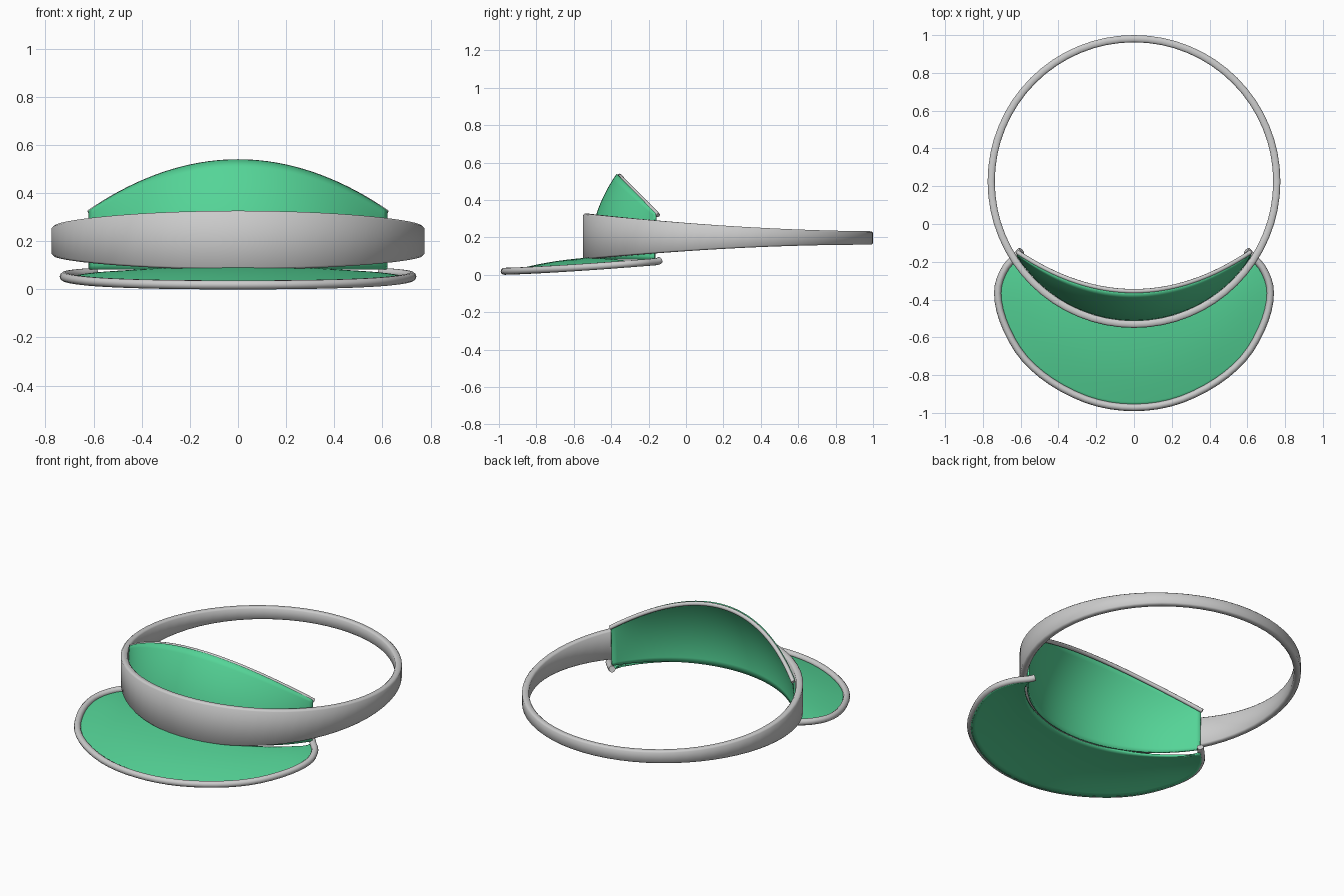
import bpy, bmesh, math
from mathutils import Vector

if "Cube" in bpy.data.objects:
    bpy.data.objects.remove(bpy.data.objects["Cube"])

CY = 0.225          # centre of the head band in y
OUTER, INNER = 0.775, 0.737

green = bpy.data.materials.new("green")
green.diffuse_color = (0.09, 0.66, 0.31, 1)
green.use_nodes = True
green.node_tree.nodes["Principled BSDF"].inputs["Base Color"].default_value = green.diffuse_color


def grid_object(name, rows, closed=False, thickness=0, material=None):
    """Skin a list of point rows; closed joins both directions into a loop."""
    bm = bmesh.new()
    v = [[bm.verts.new(p) for p in row] for row in rows]
    n, m = len(v), len(v[0])
    for i in range(n if closed else n - 1):
        for j in range(m if closed else m - 1):
            a, b = (i + 1) % n, (j + 1) % m
            bm.faces.new((v[i][j], v[a][j], v[a][b], v[i][b]))
    bmesh.ops.recalc_face_normals(bm, faces=bm.faces)
    me = bpy.data.meshes.new(name)
    bm.to_mesh(me)
    bm.free()
    ob = bpy.data.objects.new(name, me)
    bpy.context.collection.objects.link(ob)
    if material:
        me.materials.append(material)
    if thickness:
        mod = ob.modifiers.new("thickness", 'SOLIDIFY')
        mod.thickness, mod.offset = thickness, 0
    smooth(ob)
    return ob


def smooth(ob):
    bpy.ops.object.select_all(action='DESELECT')
    bpy.context.view_layer.objects.active = ob
    ob.select_set(True)
    bpy.ops.object.shade_smooth_by_angle(angle=math.radians(50))


def tube(name, points, radius):
    cu = bpy.data.curves.new(name, 'CURVE')
    cu.dimensions = '3D'
    cu.bevel_depth, cu.bevel_resolution, cu.use_fill_caps = radius, 3, True
    sp = cu.splines.new('POLY')
    sp.points.add(len(points) - 1)
    for q, p in zip(sp.points, points):
        q.co = (*p, 1)
    ob = bpy.data.objects.new(name, cu)
    bpy.context.collection.objects.link(ob)
    bpy.ops.object.select_all(action='DESELECT')
    bpy.context.view_layer.objects.active = ob
    ob.select_set(True)
    bpy.ops.object.convert(target='MESH')
    smooth(bpy.context.object)


def catmull(pts, t):
    """Smooth interpolation through pts, t in 0..1."""
    n = len(pts) - 1
    i = min(int(t * n), n - 1)
    f = t * n - i
    p1, p2 = pts[i], pts[i + 1]
    p0 = pts[i - 1] if i else 2 * p1 - p2
    p3 = pts[i + 2] if i + 2 <= n else 2 * p2 - p1
    return 0.5 * (2 * p1 + (p2 - p0) * f + (2 * p0 - 5 * p1 + 4 * p2 - p3) * f**2
                  + (3 * p1 - p0 - 3 * p2 + p3) * f**3)


def ring(x, r):
    """y of the front of the ring at a given x."""
    return CY - math.sqrt(r * r - x * x)


# Head band: tall at the front, narrow at the back
rows = []
for i in range(64):
    a = 2 * math.pi * i / 64
    y = CY - OUTER * math.cos(a)
    h = 0.036 + 0.086 * ((1 - y) / 1.55) ** 1.8
    zc = 0.2 + 0.008 * (1 - y) / 1.55
    b = 0.008
    section = [(INNER, -h + b), (INNER + b, -h), (OUTER - b, -h), (OUTER, -h + b),
               (OUTER, h - b), (OUTER - b, h), (INNER + b, h), (INNER, h - b)]
    rows.append([(r * math.sin(a), CY - r * math.cos(a), zc + z) for r, z in section])
grid_object("head_band", rows, closed=True)

# Crown panel: upright inside the band, then leaning back to an arched top
N = 48
A = math.asin(0.617 / 0.731)
rows, top = [], []
for i in range(N + 1):
    x = 0.731 * math.sin(A * (2 * i / N - 1))
    s = (x / 0.617) ** 2
    yb = ring(x, 0.731)
    p0 = Vector((x, yb, 0.085))
    p2 = Vector((x, -0.367 + 0.207 * s, 0.54 - 0.21 * s))
    p1 = Vector((x, yb - 0.012 * (1 - s), 0.085 + 0.52 * (p2.z - 0.085)))
    rows.append([p0 * (1 - t)**2 + p1 * 2 * t * (1 - t) + p2 * t * t
                 for t in [k / 14 for k in range(15)]])
    top.append(p2 + Vector((0, 0.011, -0.008)))
grid_object("crown_panel", rows, thickness=0.01, material=green)
tube("crown_trim", top, 0.012)

# Brim: crescent from under the band to a rounded outer edge
half = [(0.61, -0.155), (0.685, -0.24), (0.722, -0.36), (0.69, -0.52), (0.59, -0.7),
        (0.43, -0.84), (0.22, -0.94)]
outline = [Vector((-x, y, 0)) for x, y in half] + [Vector((0, -0.972, 0))] \
    + [Vector((x, y, 0)) for x, y in reversed(half)]
rows, edge = [], []
A = math.asin(0.605 / 0.745)
for i in range(N + 1):
    q = catmull(outline, i / N)
    q.z = 0.009 + 0.052 * max(0, (q.y + 0.98) / 0.83) ** 1.3
    a = A * (2 * i / N - 1)
    p = Vector((0.745 * math.sin(a), CY - 0.745 * math.cos(a), 0))
    p.z = 0.09 - 0.026 * (a / A) ** 2
    rows.append([p.lerp(q, k / 14) + Vector((0, 0, 0.012 * math.sin(math.pi * k / 14)
                                             * math.sin(math.pi * i / N)))
                 for k in range(15)])
    edge.append(q + Vector((0, 0, 0.013)))
grid_object("brim", rows, thickness=0.012, material=green)
tip = Vector((0.595, -0.14, 0.08))
tube("brim_trim", [Vector((-tip.x, tip.y, tip.z))] + edge + [tip], 0.019)

# Rest the lowest point on the ground
bpy.context.view_layer.update()
dg = bpy.context.evaluated_depsgraph_get()
low = min(v.co.z for o in bpy.data.objects for v in o.evaluated_get(dg).data.vertices)
for o in bpy.data.objects:
    o.location.z -= low
